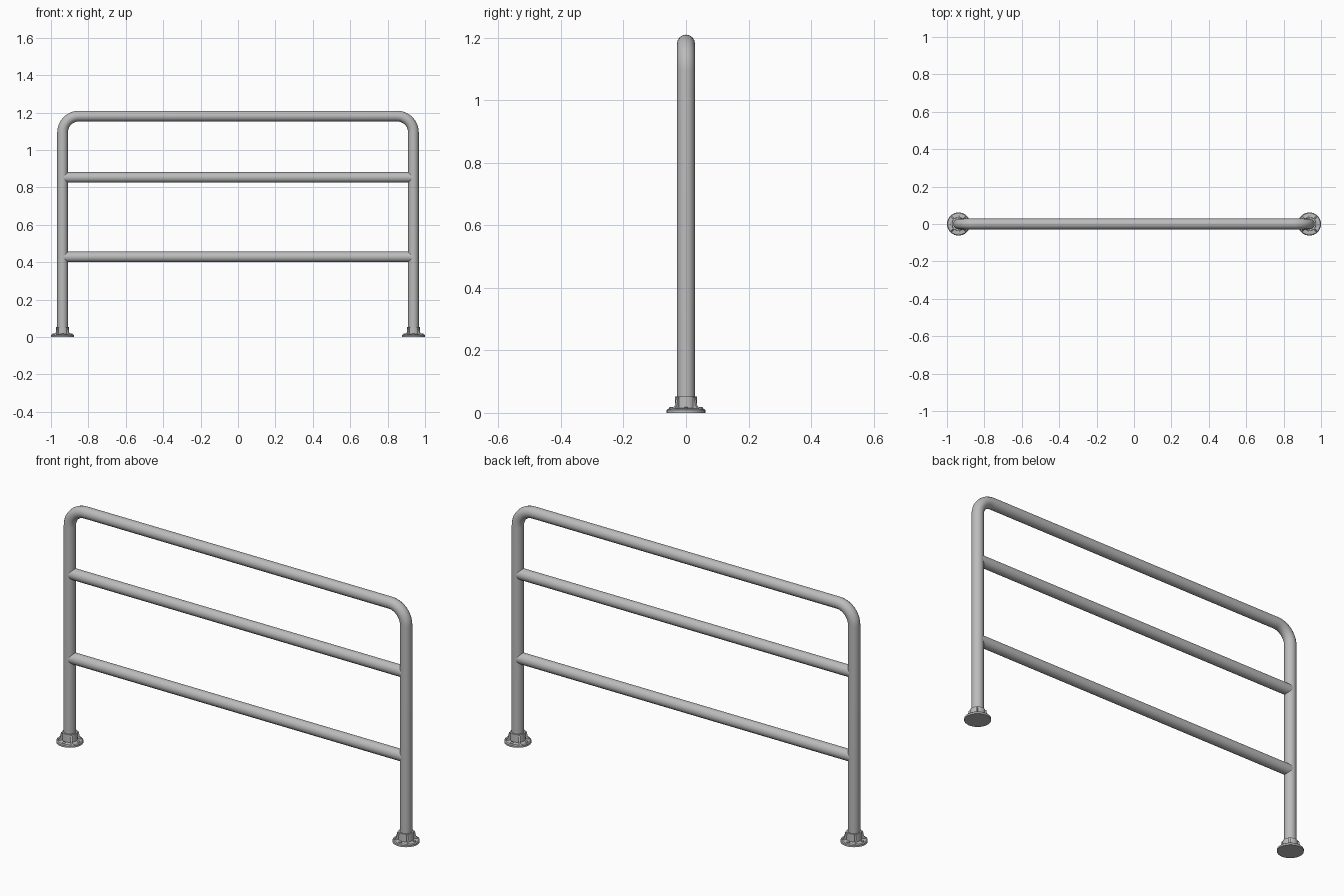
import bpy, bmesh, math
from mathutils import Matrix, Vector

if "Cube" in bpy.data.objects:
    bpy.data.objects.remove(bpy.data.objects["Cube"], do_unlink=True)

POST_X, TOP_Z, PIPE_R, BEND_R = 0.938, 1.181, 0.0285, 0.088

steel = bpy.data.materials.new("brushed grey steel")
steel.use_nodes = True
GREY = (0.5, 0.5, 0.5, 1)
steel.diffuse_color = GREY
steel.node_tree.nodes["Principled BSDF"].inputs["Base Color"].default_value = GREY


def finish(obj):
    obj.data.materials.append(steel)
    bpy.ops.object.select_all(action="DESELECT")
    obj.select_set(True)
    bpy.context.view_layer.objects.active = obj
    bpy.ops.object.shade_smooth_by_angle(angle=math.radians(35))


def tube(name, points, radius):
    """Round capped pipe along a list of points."""
    curve = bpy.data.curves.new(name, "CURVE")
    curve.dimensions = "3D"
    curve.bevel_depth = radius
    curve.bevel_resolution = 6
    curve.use_fill_caps = True
    spline = curve.splines.new("POLY")
    spline.points.add(len(points) - 1)
    for slot, p in zip(spline.points, points):
        slot.co = (*p, 1)
    obj = bpy.data.objects.new(name, curve)
    bpy.context.collection.objects.link(obj)
    bpy.ops.object.select_all(action="DESELECT")
    obj.select_set(True)
    bpy.context.view_layer.objects.active = obj
    bpy.ops.object.convert(target="MESH")
    finish(bpy.context.object)


def lathe(bm, profile, sides=32, centre=(0, 0)):
    """Revolve a closed radius/height profile about a vertical axis."""
    rings = []
    for r, z in profile:
        rings.append([bm.verts.new((centre[0] + r * math.cos(2 * math.pi * i / sides),
                                    centre[1] + r * math.sin(2 * math.pi * i / sides), z))
                      for i in range(sides)])
    for low, high in zip(rings, rings[1:]):
        for i in range(sides):
            j = (i + 1) % sides
            bm.faces.new((low[i], low[j], high[j], high[i]))
    bm.faces.new(rings[0][::-1])
    bm.faces.new(rings[-1])


def rib(bm, angle):
    """Thin sloping gusset between collar and base plate."""
    outline = [(0.03, 0.008), (0.056, 0.008), (0.055, 0.015), (0.046, 0.025),
               (0.040, 0.051), (0.03, 0.051)]
    turn = Matrix.Rotation(angle, 3, "Z")
    sides = [[bm.verts.new(turn @ Vector((r, y, z))) for r, z in outline]
             for y in (-0.004, 0.004)]
    bm.faces.new(sides[0])
    bm.faces.new(sides[1][::-1])
    for i in range(len(outline)):
        j = (i + 1) % len(outline)
        bm.faces.new((sides[0][i], sides[1][i], sides[1][j], sides[0][j]))


def foot(name, x):
    """Round floor flange with collar, gussets and screw heads."""
    bm = bmesh.new()
    lathe(bm, [(0.062, 0), (0.062, 0.009), (0.058, 0.013), (0.036, 0.015),
               (0.035, 0.053), (0.027, 0.053)])
    for k in range(4):
        rib(bm, math.pi * (k / 2 + 0.25))
        a = math.pi * k / 2
        lathe(bm, [(0.007, 0.01), (0.007, 0.017), (0.004, 0.019)], 12,
              (0.047 * math.cos(a), 0.047 * math.sin(a)))
    bmesh.ops.recalc_face_normals(bm, faces=bm.faces)
    mesh = bpy.data.meshes.new(name)
    bm.to_mesh(mesh)
    bm.free()
    obj = bpy.data.objects.new(name, mesh)
    obj.location.x = x
    bpy.context.collection.objects.link(obj)
    finish(obj)


# Bent outer frame: post, bend, top rail, bend, post
half = [(POST_X, 0, 0.004)]
for i in range(13):
    a = math.pi / 2 * i / 12
    half.append((POST_X - BEND_R + BEND_R * math.cos(a), 0,
                 TOP_Z - BEND_R + BEND_R * math.sin(a)))
tube("outer_frame", half + [(-x, y, z) for x, y, z in reversed(half)], PIPE_R)

# Horizontal rails butting into the posts
for name, z in (("middle_rail", 0.853), ("lower_rail", 0.428)):
    tube(name, [(-POST_X + 0.006, 0, z), (POST_X - 0.006, 0, z)], 0.028)

# Floor flanges
for name, side in (("left_foot", 1), ("right_foot", -1)):
    foot(name, side * POST_X)
